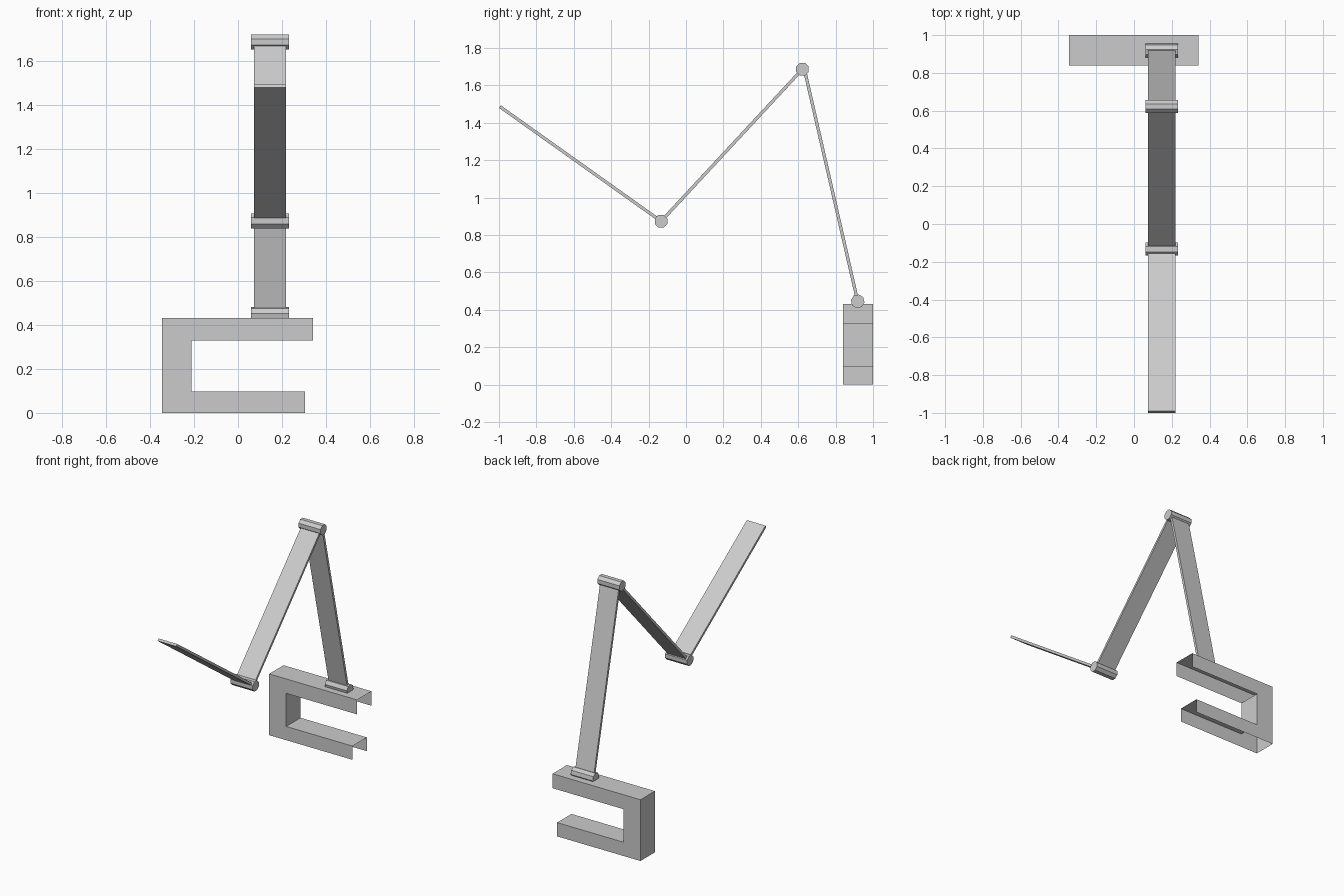
import bpy, bmesh, math
from mathutils import Matrix, Vector

if "Cube" in bpy.data.objects:
    bpy.data.objects.remove(bpy.data.objects["Cube"])


def finish(name, bm, closed=True):
    if closed:
        bmesh.ops.recalc_face_normals(bm, faces=bm.faces)
    mesh = bpy.data.meshes.new(name)
    bm.to_mesh(mesh)
    bm.free()
    obj = bpy.data.objects.new(name, mesh)
    bpy.context.collection.objects.link(obj)
    return obj


# Clamp: C-shaped shell, open underneath and at the jaw ends
def clamp(name, y0, y1):
    outline = [(0.341, 0.432), (-0.345, 0.432), (-0.345, 0), (0.305, 0),
               (0.305, 0.097), (-0.212, 0.097), (-0.212, 0.33), (0.341, 0.33)]
    open_sides = {2, 3, 6, 7}
    bm = bmesh.new()
    front = [bm.verts.new((x, y0, z)) for x, z in outline]
    back = [bm.verts.new((x, y1, z)) for x, z in outline]
    bm.faces.new(front)
    bm.faces.new(back[::-1])
    n = len(outline)
    for i in range(n):
        if i not in open_sides:
            j = (i + 1) % n
            bm.faces.new((front[j], front[i], back[i], back[j]))
    bmesh.ops.recalc_face_normals(bm, faces=bm.faces)
    return finish(name, bm)


# Hinge: octagonal barrel lying along x
def hinge(name, y, z, turn):
    bm = bmesh.new()
    r = 0.034 / math.cos(math.pi / 8)
    m = (Matrix.Translation((HX, y, z))
         @ Matrix.Rotation(turn + math.pi / 8, 4, 'X')
         @ Matrix.Rotation(math.pi / 2, 4, 'Y'))
    bmesh.ops.create_cone(bm, cap_ends=True, segments=8, radius1=r, radius2=r,
                          depth=0.172, matrix=m)
    return finish(name, bm)


# Arm: thin flat board between two points in the yz plane
def arm(name, a, b):
    d = Vector((0, b[0] - a[0], b[1] - a[1]))
    m = (Matrix.Translation((HX, (a[0] + b[0]) / 2, (a[1] + b[1]) / 2))
         @ Matrix.Rotation(math.atan2(d.z, d.y), 4, 'X')
         @ Matrix.Diagonal((0.145, d.length, 0.017, 1)))
    bm = bmesh.new()
    bmesh.ops.create_cube(bm, size=1, matrix=m)
    return finish(name, bm)


HX = 0.146
clamp("desk_clamp", 0.84, 1.0)

base, elbow, wrist, tip = (0.918, 0.445), (0.622, 1.686), (-0.133, 0.873), (-0.995, 1.486)
hinge("base_hinge", *base, math.radians(13))
hinge("elbow_hinge", *elbow, 0)
hinge("wrist_hinge", *wrist, 0)

arm("lower_arm", base, (0.633, 1.686))
arm("middle_arm", elbow, wrist)
arm("end_arm", wrist, tip)
